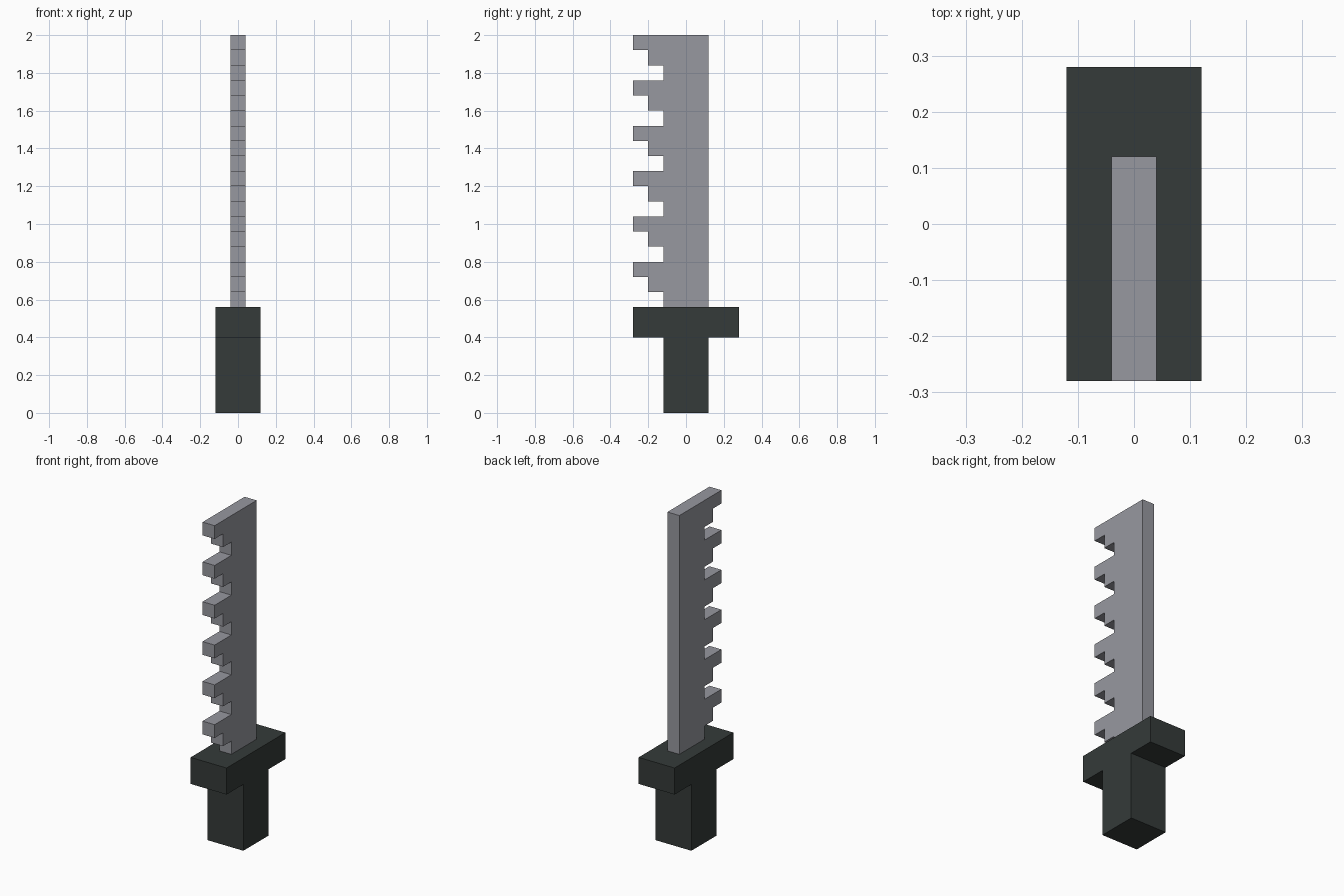
import bpy
import bmesh

cube = bpy.data.objects.get("Cube")
if cube:
    bpy.data.objects.remove(cube, do_unlink=True)

U = 0.08  # grid unit shared by every part


def make_material(name, rgb):
    mat = bpy.data.materials.new(name)
    mat.use_nodes = True
    mat.diffuse_color = (*rgb, 1)
    mat.node_tree.nodes["Principled BSDF"].inputs["Base Color"].default_value = (*rgb, 1)
    return mat


def extruded_profile(name, profile, half_width, mat):
    """Extrude a (y, z) outline, given in grid units, across x."""
    bm = bmesh.new()
    face = bm.faces.new([bm.verts.new((-half_width, y * U, z * U)) for y, z in profile])
    extruded = bmesh.ops.extrude_face_region(bm, geom=[face])["geom"]
    verts = [v for v in extruded if isinstance(v, bmesh.types.BMVert)]
    bmesh.ops.translate(bm, verts=verts, vec=(2 * half_width, 0, 0))
    bmesh.ops.recalc_face_normals(bm, faces=bm.faces)
    mesh = bpy.data.meshes.new(name)
    bm.to_mesh(mesh)
    bm.free()
    mesh.materials.append(mat)
    obj = bpy.data.objects.new(name, mesh)
    bpy.context.collection.objects.link(obj)
    return obj


steel = make_material("steel grey", (0.31, 0.315, 0.35))
dark = make_material("dark green grey", (0.035, 0.043, 0.041))

# Handle and crossguard as one T-shaped solid
hilt = [(-1.5, 0), (1.5, 0), (1.5, 5), (3.5, 5), (3.5, 7), (-3.5, 7), (-3.5, 5), (-1.5, 5)]
extruded_profile("hilt", hilt, 0.12, dark)

# Blade: straight back edge, six stepped teeth along the front
blade = [(1.5, 25), (1.5, 7), (-1.5, 7)]
for i in range(6):
    z = 8 + 3 * i
    blade += [(-1.5, z), (-2.5, z), (-2.5, z + 1), (-3.5, z + 1), (-3.5, z + 2)]
    if i < 5:
        blade.append((-1.5, z + 2))
extruded_profile("saw_blade", blade, 0.04, steel)
